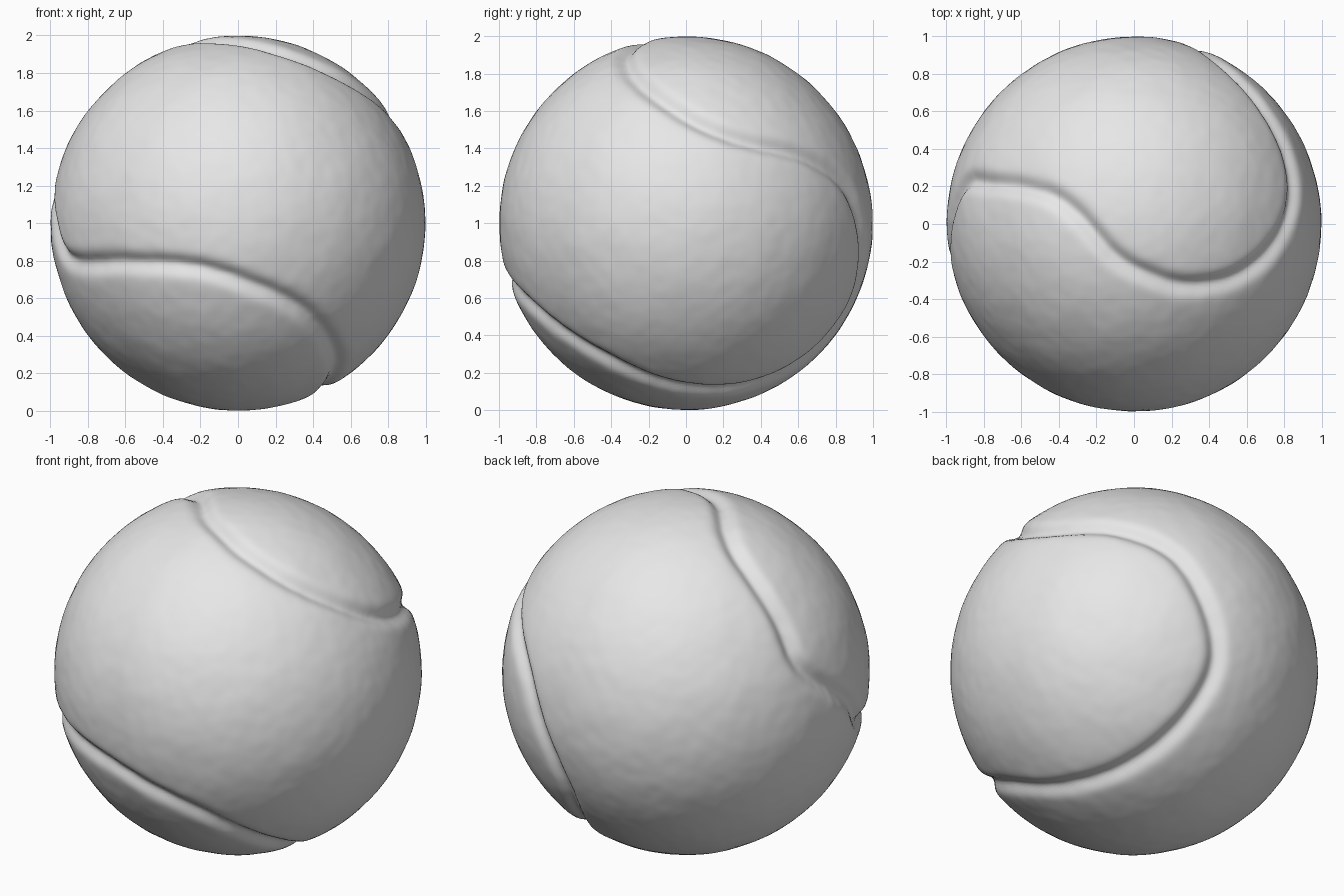
import bpy, bmesh, math
from mathutils import Vector, noise
from mathutils.kdtree import KDTree

if "Cube" in bpy.data.objects:
    bpy.data.objects.remove(bpy.data.objects["Cube"], do_unlink=True)

# Closed seam path, as directions from the ball's centre
SEAM = [Vector(p).normalized() for p in (
    (-.98, -.15, .02), (-.91, -.36, -.19), (-.6, -.77, -.21), (-.2, -.95, -.24),
    (.2, -.90, -.38), (.42, -.74, -.53), (.53, -.42, -.73), (.47, -.05, -.88),
    (.35, .3, -.87), (.25, .6, -.76), (.18, .83, -.53), (.19, .92, -.33),
    (.3, .95, -.08), (.46, .87, .19), (.67, .65, .35), (.83, .35, .43),
    (.85, .1, .52), (.75, -.12, .65), (.55, -.28, .78), (.3, -.33, .9),
    (.1, -.28, .95), (-.1, -.17, .98), (-.3, .05, .95), (-.48, .17, .86),
    (-.77, .22, .6), (-.92, .2, .33))]
GROOVE_DEPTH = 0.038
GROOVE_WIDTH = 0.048


def smooth_loop(points, steps):
    """Catmull-Rom samples of a closed path, laid on the unit sphere."""
    n = len(points)
    out = []
    for i in range(n):
        a, b, c, d = (points[(i + k) % n] for k in (-1, 0, 1, 2))
        for s in range(steps):
            t = s / steps
            p = (b * 2 + (c - a) * t + (a * 2 - b * 5 + c * 4 - d) * t * t
                 + (b * 3 - a - c * 3 + d) * t ** 3) * 0.5
            out.append(p.normalized())
    return out


path = smooth_loop(SEAM, 24)
tree = KDTree(len(path))
for i, p in enumerate(path):
    tree.insert(p, i)
tree.balance()

# Ball: fine sphere with a soft seam groove and slightly uneven felt
bm = bmesh.new()
bmesh.ops.create_icosphere(bm, subdivisions=7, radius=1.0)
for v in bm.verts:
    d = v.co.normalized()
    dist = tree.find(d)[2]
    groove = GROOVE_DEPTH * math.exp(-(dist / GROOVE_WIDTH) ** 2)
    felt = 0.003 * noise.noise(d * 5) + 0.0015 * noise.noise(d * 14)
    v.co = d * (0.998 - groove + felt)
for f in bm.faces:
    f.smooth = True
mesh = bpy.data.meshes.new("ball")
bm.to_mesh(mesh)
bm.free()

ball = bpy.data.objects.new("ball", mesh)
ball.location = (0, 0, 1)
bpy.context.collection.objects.link(ball)

# Plain felt colour
felt_mat = bpy.data.materials.new("light_grey_felt")
felt_mat.use_nodes = True
colour = (0.8, 0.8, 0.8, 1.0)
felt_mat.diffuse_color = colour
bsdf = next(n for n in felt_mat.node_tree.nodes if n.type == 'BSDF_PRINCIPLED')
bsdf.inputs["Base Color"].default_value = colour
bsdf.inputs["Roughness"].default_value = 0.9
mesh.materials.append(felt_mat)
